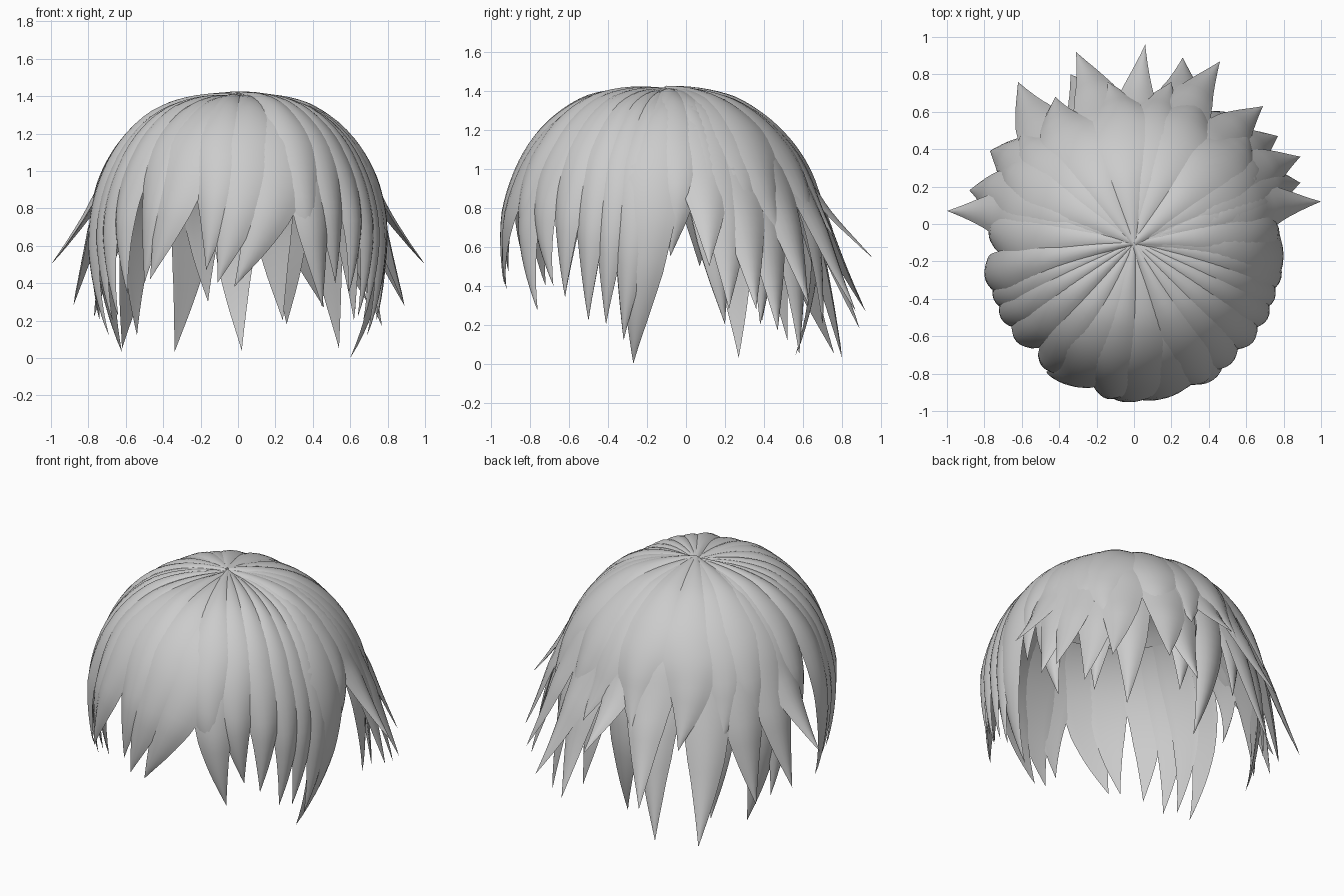
import bpy, bmesh, math, random
from mathutils import Vector

if "Cube" in bpy.data.objects:
    bpy.data.objects.remove(bpy.data.objects["Cube"])

random.seed(4)
C = Vector((0, -0.1, 0.65))     # centre of the head dome


def dome(s, a, scale=1.0):
    """Point on the head: s is the distance travelled down from the crown."""
    if s < 1.25:
        phi = s / 1.25 * math.pi / 2
        rho = math.sin(phi) ** 0.87
        z = 0.75 * math.cos(phi) - 0.03 * math.sin(2 * phi) * math.sin(a)
    else:
        z = 1.25 - s
        rho = 1 - 0.45 * z * z
    ry = 0.82 if math.sin(a) < 0 else 0.77
    return C + Vector((0.765 * rho * math.cos(a), ry * rho * math.sin(a), z)) * scale


WIDTH = [(0, .10), (.12, .36), (.3, .8), (.45, 1), (.6, .93), (.75, .68), (.87, .37), (.95, .14), (1, 0)]


def width_at(t):
    for (t0, w0), (t1, w1) in zip(WIDTH, WIDTH[1:]):
        if t <= t1:
            return w0 + (w1 - w0) * (t - t0) / (t1 - t0)
    return 0


def strand(name, tip, shift=0, width=0.3, scale=1.0, bulge=0.036, n=28):
    """Closed leaf-shaped lock from the crown to a tip."""
    tip = Vector(tip)
    scale += random.uniform(-0.014, 0.01)
    bend = math.copysign(0.025, shift)
    a1 = math.atan2((tip.y - C.y) / 0.79, tip.x / 0.76)
    length = 1.25 + 0.65 - tip.z
    off = tip - dome(length, a1, scale)

    def path(t):
        a = a1 + math.radians(shift) * (1 - t)
        k = max(0, (t * length - 0.9) / (length - 0.9)) ** 1.9
        side = Vector((-math.sin(a), math.cos(a), 0))
        sway = bend * math.sin(math.pi * max(0, (t - 0.5) * 2))
        return dome(t * length, a, scale) + off * k + side * sway, a

    us = [-1, -.7, -.35, 0, .35, .7, 1]
    section = [(u, 1 - u * u) for u in us] + [(u, 0.35 * (1 - u * u) - 0.25) for u in (.6, 0, -.6)]
    bm = bmesh.new()
    rings = []
    for i in range(n):
        t = i / n
        p, a = path(t)
        T = (path(t + 0.01)[0] - path(max(0, t - 0.01))[0]).normalized()
        B = Vector((-math.sin(a), math.cos(a), 0))
        B = (B - T * B.dot(T)).normalized()
        N = T.cross(B)
        w = width_at(t) * width / 2
        h = bulge * min(1, width_at(t) * 1.3 + 0.1)
        rings.append([bm.verts.new(p + B * u * w + N * v * h) for u, v in section])
    m = len(section)
    for r0, r1 in zip(rings, rings[1:]):
        for j in range(m):
            bm.faces.new((r0[j], r0[(j + 1) % m], r1[(j + 1) % m], r1[j]))
    end = bm.verts.new(tip)
    for j in range(m):
        bm.faces.new((rings[-1][j], rings[-1][(j + 1) % m], end))
    bm.faces.new(rings[0])
    bmesh.ops.recalc_face_normals(bm, faces=bm.faces)
    finish(name, bm, 40)


def finish(name, bm, angle):
    me = bpy.data.meshes.new(name)
    bm.to_mesh(me)
    bm.free()
    ob = bpy.data.objects.new(name, me)
    bpy.context.collection.objects.link(ob)
    bpy.ops.object.select_all(action='DESELECT')
    ob.select_set(True)
    bpy.context.view_layer.objects.active = ob
    bpy.ops.object.shade_smooth_by_angle(angle=math.radians(angle))


# small scalp cap closing gaps between the locks at the crown
bm = bmesh.new()
rows = [[bm.verts.new(dome(0.02 + 0.55 * i / 10, math.tau * j / 48, 0.98)) for j in range(48)]
        for i in range(11)]
for r0, r1 in zip(rows, rows[1:]):
    for j in range(48):
        bm.faces.new((r0[j], r1[j], r1[(j + 1) % 48], r0[(j + 1) % 48]))
bm.faces.new(rows[0])
bmesh.ops.recalc_face_normals(bm, faces=bm.faces)
finish("scalp_cap", bm, 60)

# fringe: tip, root shift in degrees, width
for x, y, z, s, w in [
        (-.02, -.92, .38, 46, .36), (-.11, -.93, .40, 22, .34), (-.17, -.91, .47, 4, .28),
        (-.47, -.79, .42, 24, .34), (-.50, -.72, .40, 8, .26), (.45, -.76, .27, -10, .28),
        (.40, -.78, .44, -4, .26), (.52, -.68, .40, -4, .26)]:
    strand("fringe_lock", (x, y, z), s, w)

# side locks, both sides
for x, y, z, s, w in [
        (.59, -.62, .34, 2, .24), (.64, -.50, .22, 4, .22), (.67, -.41, .20, 6, .22),
        (.69, -.32, .12, 10, .24), (.74, -.08, .55, 4, .28), (.74, .20, .20, -8, .26)]:
    for side in (1, -1):
        strand("side_lock", (x * side, y, z), s * side, w)
strand("long_side_lock", (.60, -.27, 0), 18, .32, 1.01)
strand("long_side_lock", (-.62, .27, .03), 8, .30)

# flicked outer locks round the back
for x, y, z, s in [
        (1, .12, .50, 6), (.89, .22, .28, 4), (.89, .36, .28, 3), (.77, .47, .17, 6),
        (.69, .63, .30, 4), (.46, .87, .27, 8), (.26, .89, .18, -4), (.06, .96, .54, 2),
        (-.31, .92, .27, -4), (-.62, .76, .05, 4), (-.77, .39, .22, -5),
        (-.88, .18, .28, -4), (-1, .07, .50, -4)]:
    strand("back_flick", (x, y, z), s, .32)

# short overlapping layer on the back of the crown
for x, y, z, s in [
        (.20, .76, .64, 3), (-.14, .76, .66, -3), (.38, .68, .60, 4), (-.42, .68, .58, 5),
        (.60, .50, .60, -4), (-.60, .50, .60, 4), (.72, .30, .58, 3), (-.72, .28, .58, -3)]:
    strand("crown_lock", (x, y, z), s, .34, 1.015)

# long inner locks at the nape
for x, y, z, s in [
        (.02, .56, .04, 4), (-.34, .80, .03, -4), (.24, .70, .20, 4), (.54, .58, .05, 2),
        (-.16, .70, .30, 3), (-.54, .52, .12, 2), (.62, .38, .20, 3)]:
    strand("nape_lock", (x, y, z), s, .28, .96)
